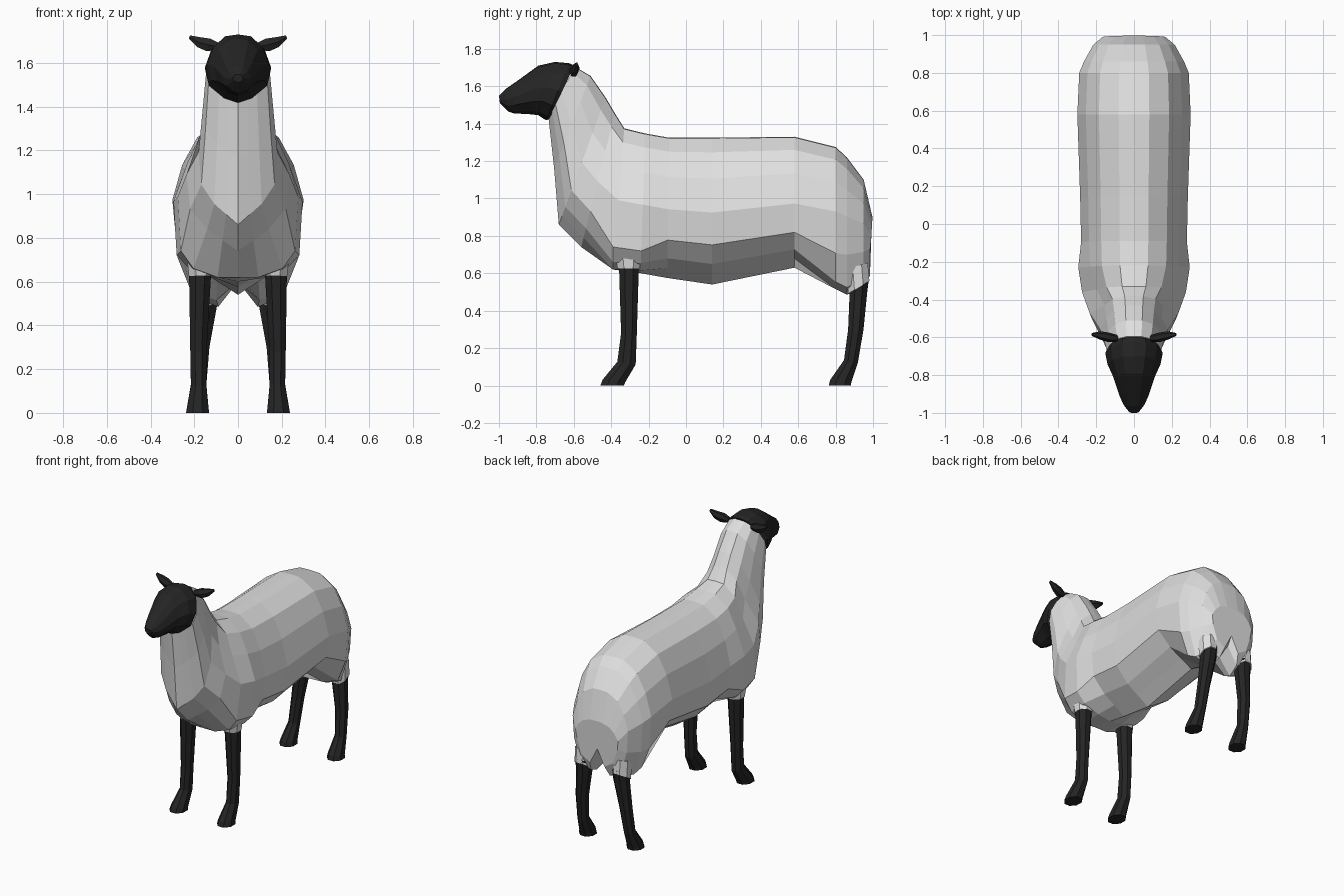
import bpy, bmesh, math


def material(name, value):
    m = bpy.data.materials.new(name)
    m.diffuse_color = (value, value, value, 1)
    return m


WOOL = material("pale wool", 0.74)
BLACK = material("black skin", 0.018)


def loft(name, rings, mat):
    """Skin a list of equal-length point rings and cap both ends."""
    bm = bmesh.new()
    vs = [[bm.verts.new(p) for p in ring] for ring in rings]
    n = len(rings[0])
    for a, b in zip(vs, vs[1:]):
        for i in range(n):
            j = (i + 1) % n
            bm.faces.new((a[i], a[j], b[j], b[i]))
    bm.faces.new(vs[0])
    bm.faces.new(vs[-1])
    bmesh.ops.recalc_face_normals(bm, faces=bm.faces)
    me = bpy.data.meshes.new(name)
    bm.to_mesh(me)
    bm.free()
    me.materials.append(mat)
    ob = bpy.data.objects.new(name, me)
    bpy.context.collection.objects.link(ob)
    return ob


def slice_ring(section, profile, upper=1.0, hip=None):
    """Symmetric ring between a top and a bottom point of the side outline.
    upper narrows the top half; hip is the leg-root height above the bottom."""
    ty, tz, by, bz, w = section
    half = [(x * w * (upper if t > 0.5 else 1), by + (ty - by) * t, bz + (tz - bz) * t)
            for x, t in profile]
    if hip is not None:
        half[-4] = (0.95 * w, by, bz + (tz - bz) * 0.16)
        half[-3] = (0.74 * w, by, bz + hip + 0.04)
        half[-2] = (0.34 * w, by, bz + hip)
    return half + [(-x, y, z) for x, y, z in half[-2:0:-1]]


def limb(name, sections, mat, sides=8):
    """Pair of limbs; section = z, x, y, x radius, y radius, slope along y."""
    for side, s in (("left", 1), ("right", -1)):
        rings = []
        for z, cx, cy, rx, ry, k in sections:
            ring = []
            for i in range(sides):
                a = 2 * math.pi * (i + 0.5) / sides
                dx, dy = rx * 1.06 * math.cos(a), ry * 1.06 * math.sin(a)
                ring.append((s * (cx + dx), cy + dy, z + k * dy))
            rings.append(ring)
        loft(f"{side}_{name}", rings, mat)


# Torso, thighs and neck: (top y, top z, bottom y, bottom z, half width), upper, hip
body_profile = [(0, 1), (0.27, 0.995), (0.62, 0.9), (0.85, 0.72), (1, 0.49),
                (0.93, 0.27), (0.6, 0.14), (0.3, 0.07), (0, 0)]
body = [((0.997, 0.90, 0.985, 0.70, 0.165), 1, -0.11),
        ((0.95, 1.10, 0.95, 0.64, 0.215), 1, -0.12),
        ((0.86, 1.22, 0.86, 0.60, 0.265), 1, -0.115),
        ((0.80, 1.275, 0.80, 0.60, 0.29), 1, -0.085),
        ((0.58, 1.33, 0.58, 0.63, 0.30), 1, None),
        ((0.14, 1.325, 0.14, 0.54, 0.285), 1, None),
        ((-0.09, 1.325, -0.10, 0.575, 0.28), 1, None),
        ((-0.22, 1.348, -0.24, 0.60, 0.295), 0.93, 0.015),
        ((-0.33, 1.375, -0.39, 0.62, 0.275), 0.85, 0.0),
        ((-0.38, 1.455, -0.56, 0.74, 0.235), 0.78, None),
        ((-0.43, 1.54, -0.68, 0.86, 0.18), 0.95, None),
        ((-0.51, 1.655, -0.705, 1.16, 0.16), 1, None),
        ((-0.595, 1.705, -0.735, 1.43, 0.145), 1, None)]
loft("wool_body", [slice_ring(s, body_profile, u, h) for s, u, h in body], WOOL)

# Short wool cuffs around the leg tops
limb("front_cuff", [(0.76, 0.165, -0.31, 0.075, 0.085, 0),
                    (0.625, 0.170, -0.307, 0.056, 0.060, 0)], WOOL)
limb("hind_cuff", [(0.64, 0.145, 0.915, 0.060, 0.058, 0.3),
                   (0.525, 0.146, 0.924, 0.058, 0.058, 0.6)], WOOL)

# Legs with forward-pointing hooves
limb("front_leg", [(0.68, 0.172, -0.305, 0.052, 0.055, 0),
                   (0.60, 0.174, -0.305, 0.050, 0.053, 0),
                   (0.28, 0.181, -0.305, 0.038, 0.043, 0),
                   (0.12, 0.180, -0.318, 0.036, 0.050, -0.15),
                   (0.025, 0.184, -0.385, 0.050, 0.062, -0.1),
                   (0.0, 0.185, -0.395, 0.054, 0.064, 0)], BLACK)
limb("hind_leg", [(0.58, 0.142, 0.930, 0.055, 0.050, 0),
                  (0.50, 0.145, 0.922, 0.052, 0.048, 0),
                  (0.30, 0.170, 0.908, 0.040, 0.042, 0),
                  (0.13, 0.180, 0.882, 0.036, 0.038, -0.15),
                  (0.025, 0.184, 0.828, 0.050, 0.058, -0.1),
                  (0.0, 0.185, 0.822, 0.054, 0.060, 0)], BLACK)

# Head, from the collar to the muzzle
head_profile = [(0, 1), (0.42, 0.97), (0.8, 0.8), (1, 0.52), (0.88, 0.26),
                (0.42, 0.07), (0, 0)]
head = [(-0.60, 1.712, -0.72, 1.43, 0.140),
        (-0.625, 1.723, -0.748, 1.418, 0.152),
        (-0.70, 1.730, -0.79, 1.445, 0.140),
        (-0.79, 1.71, -0.83, 1.45, 0.110),
        (-0.90, 1.63, -0.92, 1.455, 0.077),
        (-0.965, 1.585, -0.95, 1.465, 0.055),
        (-1.0, 1.548, -0.995, 1.51, 0.024)]
loft("head", [slice_ring(s, head_profile) for s in head], BLACK)

# Leaf-shaped ears: centre x, y, z, half thickness along y, half height
ear = [(0.09, -0.605, 1.675, 0.018, 0.018), (0.135, -0.60, 1.682, 0.026, 0.033),
       (0.18, -0.59, 1.695, 0.022, 0.026), (0.222, -0.585, 1.718, 0.008, 0.009)]
for side, s in (("left", 1), ("right", -1)):
    rings = [[(s * (x - 0.3 * h * math.sin(a)), y + t * math.cos(a), z + h * math.sin(a))
              for a in [i * math.pi / 3 for i in range(6)]]
             for x, y, z, t, h in ear]
    loft(f"{side}_ear", rings, BLACK)
